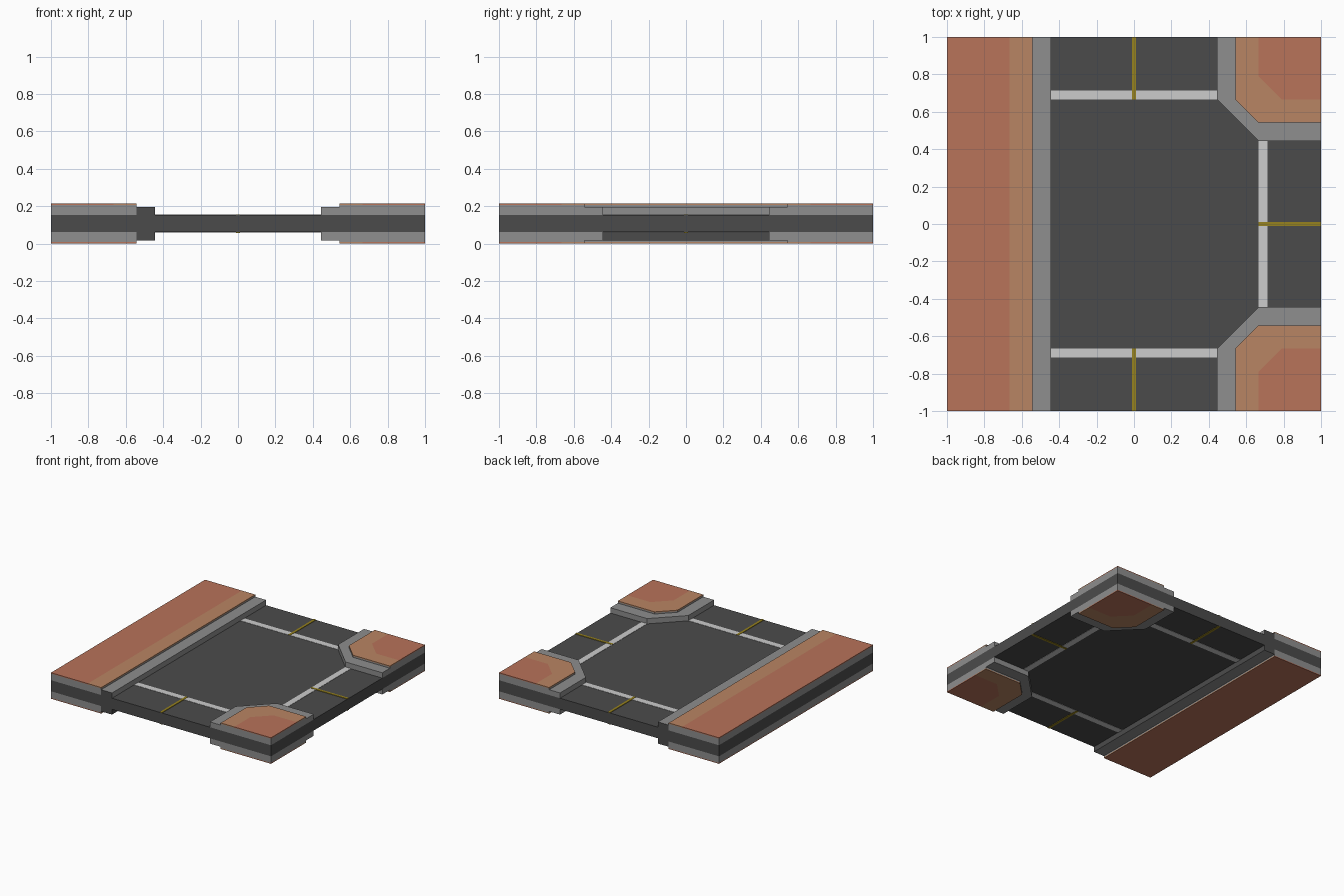
import bpy, bmesh

cube = bpy.data.objects.get("Cube")
if cube:
    bpy.data.objects.remove(cube, do_unlink=True)


def material(name, hex_code):
    def linear(i):
        c = int(hex_code[i:i + 2], 16) / 255
        return c / 12.92 if c <= 0.04045 else ((c + 0.055) / 1.055) ** 2.4
    col = (linear(0), linear(2), linear(4), 1)
    m = bpy.data.materials.new(name)
    m.use_nodes = True
    m.diffuse_color = col
    m.node_tree.nodes["Principled BSDF"].inputs["Base Color"].default_value = col
    return m


asphalt = material("asphalt", "4b4b4b")
concrete = material("curb_concrete", "8e8e8e")
brick = material("brick_paving", "b8735a")
tan = material("tan_border", "b98563")
white = material("line_white", "cccccc")
yellow = material("line_yellow", "97821e")

# Half heights measured from the middle of the tile
MID, ROAD, CURB, WALL, TOP = 0.107, 0.0455, 0.089, 0.0995, 0.107
LINE = 0.002
# Plan distances from the centre
ROAD_EDGE, CURB_EDGE, BEND, LINE_END = 0.445, 0.543, 0.665, 0.715


def prism(name, outline, z0, z1, mat, side_mat=None, rule=None):
    """Extrude a plan outline; faces whose normal meets the rule get side_mat."""
    bm = bmesh.new()
    face = bm.faces.new([bm.verts.new((x, y, MID + z0)) for x, y in outline])
    ext = bmesh.ops.extrude_face_region(bm, geom=[face])
    for v in ext["geom"]:
        if isinstance(v, bmesh.types.BMVert):
            v.co.z = MID + z1
    bmesh.ops.recalc_face_normals(bm, faces=bm.faces)
    bm.normal_update()
    if rule:
        for f in bm.faces:
            f.material_index = int(rule(f.normal))
    me = bpy.data.meshes.new(name)
    bm.to_mesh(me)
    bm.free()
    me.materials.append(mat)
    if side_mat:
        me.materials.append(side_mat)
    ob = bpy.data.objects.new(name, me)
    bpy.context.collection.objects.link(ob)
    return ob


def rect(x0, x1, y0, y1):
    return [(x0, y0), (x1, y0), (x1, y1), (x0, y1)]


def corner_edge(near, bend, s):
    """Chamfered inner edge of a corner block, running from its end to the side."""
    return [(near, s), (near, s * bend), (bend, s * near), (1, s * near)]


# Road slab across the whole tile
prism("road_slab", rect(-1, 1, -1, 1), -ROAD, ROAD, asphalt)

for d, level in ((1, "upper"), (-1, "lower")):
    # Straight curb: dark ends, and a dark inner side underneath
    prism(level + "_straight_curb", rect(-CURB_EDGE, -ROAD_EDGE, -1, 1),
          d * ROAD, d * CURB, concrete, asphalt,
          lambda n: abs(n.y) > 0.5 or (d < 0 and n.x > 0.5))

    # Straight pavement: wall, then paving with a tan border on the upper side
    prism(level + "_pavement_wall", rect(-1, -CURB_EDGE, -1, 1),
          d * ROAD, d * WALL, concrete)
    if d > 0:
        prism("upper_paving", rect(-1, -BEND, -1, 1), WALL, TOP, brick)
        prism("upper_paving_border", rect(-BEND, -CURB_EDGE, -1, 1), WALL, TOP, tan)
    else:
        prism("lower_paving", rect(-1, -CURB_EDGE, -1, 1), -WALL, -TOP,
              brick, tan, lambda n: n.x > 0.5)

    # Chamfered corner blocks at the back and front
    for s, end in ((1, "back"), (-1, "front")):
        name = level + "_" + end + "_corner_"
        border = corner_edge(CURB_EDGE, BEND, s)
        inner = corner_edge(BEND, 0.79, s)
        prism(name + "curb", corner_edge(ROAD_EDGE, BEND, s) + [(1, s)],
              d * ROAD, d * CURB, concrete)
        prism(name + "wall", border + [(1, s)], d * CURB, d * WALL, concrete)
        prism(name + "border", border + inner[::-1], d * WALL, d * TOP, tan)
        prism(name + "paving", inner + [(1, s)], d * WALL, d * TOP, brick)

        # Stop line and centre line of the through road
        y0, y1 = sorted((s * BEND, s * LINE_END))
        prism(level + "_" + end + "_stop_line", rect(-ROAD_EDGE, ROAD_EDGE, y0, y1),
              d * ROAD, d * (ROAD + LINE), white)
        y0, y1 = sorted((s * BEND, s))
        prism(level + "_" + end + "_centre_line", rect(-0.01, 0.01, y0, y1),
              d * ROAD, d * (ROAD + 2 * LINE), yellow)

    # Lines of the side road
    prism(level + "_side_stop_line", rect(BEND, LINE_END, -ROAD_EDGE, ROAD_EDGE),
          d * ROAD, d * (ROAD + LINE), white)
    prism(level + "_side_centre_line", rect(BEND, 1, -0.01, 0.01),
          d * ROAD, d * (ROAD + 2 * LINE), yellow)
